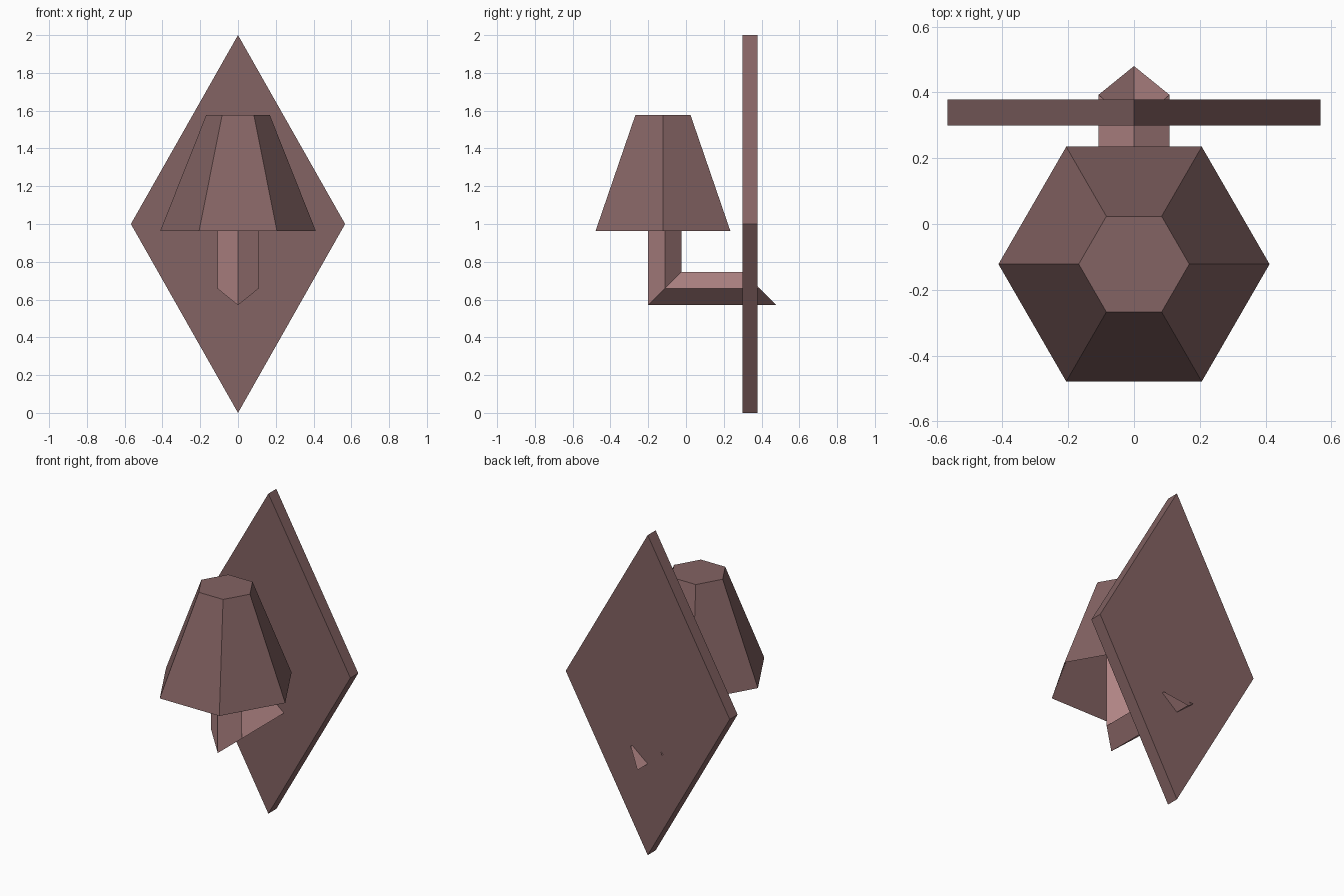
import bpy, bmesh
from math import cos, sin, pi

if "Cube" in bpy.data.objects:
    bpy.data.objects.remove(bpy.data.objects["Cube"], do_unlink=True)


def material(name, rgb):
    m = bpy.data.materials.new(name)
    m.use_nodes = True
    color = (*rgb, 1)
    m.diffuse_color = color
    m.node_tree.nodes["Principled BSDF"].inputs["Base Color"].default_value = color
    return m


def loft(name, rings, mat, cap_start=False, cap_end=False):
    """Join consecutive rings of points with flat quads."""
    bm = bmesh.new()
    rows = [[bm.verts.new(p) for p in ring] for ring in rings]
    for a, b in zip(rows, rows[1:]):
        for i in range(len(a)):
            j = (i + 1) % len(a)
            bm.faces.new((a[i], a[j], b[j], b[i]))
    if cap_start:
        bm.faces.new(rows[0][::-1])
    if cap_end:
        bm.faces.new(rows[-1])
    bmesh.ops.recalc_face_normals(bm, faces=bm.faces)
    mesh = bpy.data.meshes.new(name)
    bm.to_mesh(mesh)
    bm.free()
    mesh.materials.append(mat)
    obj = bpy.data.objects.new(name, mesh)
    bpy.context.collection.objects.link(obj)
    return obj


dark_rose = material("dark rose brown", (0.23, 0.125, 0.125))
light_rose = material("light rose brown", (0.44, 0.235, 0.235))

# Diamond wall plate
diamond = [(0, 0), (0.567, 1), (0, 2), (-0.567, 1)]
loft("wall_plate", [[(x, y, z) for x, z in diamond] for y in (0.30, 0.378)],
     dark_rose, True, True)

# Six-sided shade, closed on top and open below
ARM_Y, SHADE_Y = -0.1125, -0.122


def hexagon(radius, z):
    return [(radius * cos(i * pi / 3), SHADE_Y + radius * sin(i * pi / 3), z)
            for i in range(6)]


loft("lamp_shade", [hexagon(0.412, 0.963), hexagon(0.168, 1.578)],
     dark_rose, cap_end=True)

# Diamond-section arm with a mitred elbow and a mitred open end behind the plate
ARM_Z, END_Y, TOP_Z = 0.6575, 0.3925, 1.16
section = [(0, -0.0875), (0.108, 0), (0, 0.0875), (-0.108, 0)]
loft("lamp_arm", [
    [(x, ARM_Y + o, TOP_Z) for x, o in section],
    [(x, ARM_Y + o, ARM_Z + o) for x, o in section],
    [(x, END_Y - o, ARM_Z + o) for x, o in section],
], light_rose)
